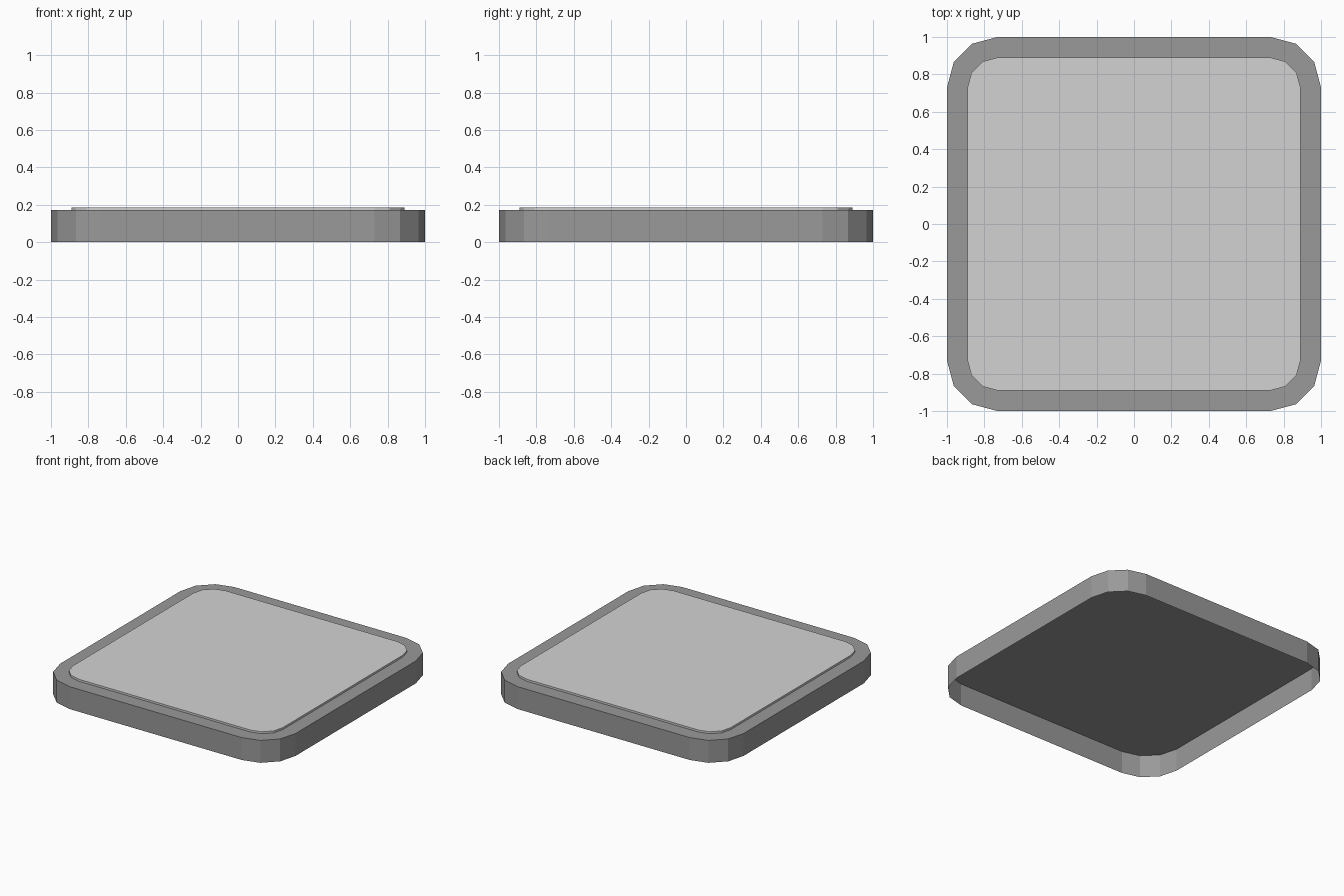
import bpy
import bmesh
import math

cube = bpy.data.objects.get("Cube")
if cube:
    bpy.data.objects.remove(cube, do_unlink=True)


def make_material(name, grey):
    mat = bpy.data.materials.new(name)
    mat.use_nodes = True
    colour = (grey, grey, grey, 1)
    mat.diffuse_color = colour
    mat.node_tree.nodes["Principled BSDF"].inputs["Base Color"].default_value = colour
    return mat


def rounded_outline(centre, radius, steps=3):
    """Square outline with each corner rounded by a few flat segments."""
    points = []
    for corner in range(4):
        turn = corner * math.pi / 2
        mid = turn + math.pi / 4
        cx = centre * math.sqrt(2) * math.cos(mid)
        cy = centre * math.sqrt(2) * math.sin(mid)
        for i in range(steps + 1):
            a = turn + i / steps * math.pi / 2
            points.append((cx + radius * math.cos(a), cy + radius * math.sin(a)))
    return points


def open_slab(name, outline, bottom, top, mat):
    """Flat-topped shell with vertical walls and no underside."""
    bm = bmesh.new()
    low = [bm.verts.new((x, y, bottom)) for x, y in outline]
    high = [bm.verts.new((x, y, top)) for x, y in outline]
    count = len(outline)
    for i in range(count):
        j = (i + 1) % count
        bm.faces.new((low[i], low[j], high[j], high[i]))
    bm.faces.new(high)
    mesh = bpy.data.meshes.new(name)
    bm.to_mesh(mesh)
    bm.free()
    mesh.materials.append(mat)
    obj = bpy.data.objects.new(name, mesh)
    bpy.context.collection.objects.link(obj)
    return obj


# Both parts share the same corner centres
CORNER = 0.73

# Hollow tile body, open underneath
open_slab("tile_base", rounded_outline(CORNER, 0.27), 0, 0.172,
          make_material("mid grey", 0.32))

# Raised pale panel on top
open_slab("top_panel", rounded_outline(CORNER, 0.16), 0.172, 0.187,
          make_material("pale grey", 0.65))
